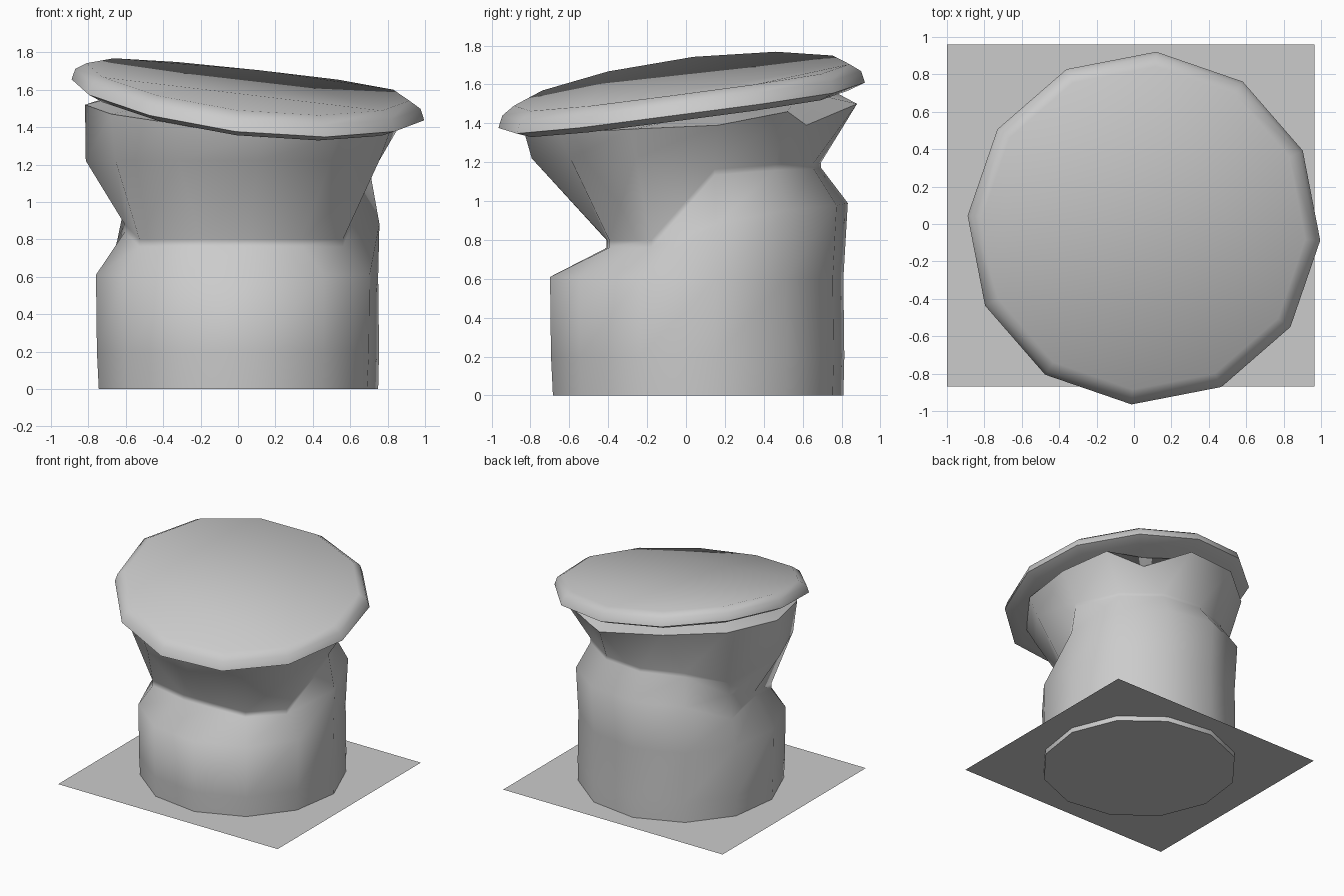
import bpy, bmesh
from math import cos, sin, radians

if "Cube" in bpy.data.objects:
    bpy.data.objects.remove(bpy.data.objects["Cube"])

N = 12

def lid_plane(x, y):
    """Height of the tilted, slightly warped lid."""
    return 1.55 - 0.11 * (x - 0.05) + 0.13 * (y + 0.02) + 0.03 * (x * x - y * y)

def skin(name, rings, cap_top=True, cap_bottom=True):
    """Join rings of points, bottom to top, into one smooth surface."""
    bm = bmesh.new()
    loops = [[bm.verts.new(p) for p in ring] for ring in rings]
    for a, b in zip(loops, loops[1:]):
        for i in range(N):
            j = (i + 1) % N
            bm.faces.new((a[i], a[j], b[j], b[i]))
    if cap_bottom:
        bm.faces.new(loops[0][::-1])
    if cap_top:
        bm.faces.new(loops[-1])
    mesh = bpy.data.meshes.new(name)
    bm.to_mesh(mesh)
    bm.free()
    obj = bpy.data.objects.new(name, mesh)
    bpy.context.collection.objects.link(obj)
    bpy.context.view_layer.objects.active = obj
    obj.select_set(True)
    bpy.ops.object.shade_smooth_by_angle(angle=radians(70))
    obj.select_set(False)
    return obj

# Ground slab: a single thin sheet
bpy.ops.mesh.primitive_plane_add(size=1, location=(-0.018, 0.045, 0.04))
base = bpy.context.object
base.name = "base_sheet"
base.scale = (1.964, 1.83, 1)
base.select_set(False)

# Body: crumpled column, one profile (radius, height) per side.
# Front sides are pinched low, back sides are pinched high.
rim_z = [1.39, 1.46, 1.39, 1.50, 1.56, 1.56, 1.52, 1.47, 1.42, 1.36, 1.35, 1.37]
rim_r = [0.86, 0.85, 0.70, 0.835, 0.78, 0.80, 0.82, 0.85, 0.89, 0.90, 0.89, 0.88]
rim_angle = {1: 33, 2: 53, 3: 79, 4: 115, 5: 150, 6: 184}
pinch_r = {6: 0.61, 7: 0.66, 8: 0.51, 9: 0.47, 10: 0.57, 11: 0.61}
back = [0.1, 0.7, 0.9, 1.0, 0.9, 0.5]

columns = []
for i in range(N):
    if i < 6:
        t = back[i]
        r, z = 0.725 - 0.085 * t, 1.13 + 0.04 * t
        prof = [(0.755, 0), (0.76, 0.2), (0.755, 0.6),
                (0.76 + 0.018 * t, 0.87 + 0.12 * t), (r, z), (r, z + 0.03)]
        if i == 5:
            prof[3:6] = [(0.70, 0.80), (0.66, 0.98), (0.67, 1.08)]
    else:
        r = pinch_r[i]
        z = 0.84 if i == 6 else 0.76
        prof = [(0.75, 0), (0.76, 0.2), (0.765, 0.61), (r, z), (r, z + 0.04),
                (0.82 + (0.04 if i == 9 else 0), 1.22)]
    prof.append((rim_r[i], rim_z[i]))
    col = []
    for k, (r, z) in enumerate(prof):
        # the back of the rim is dented and shifted sideways
        a = radians(rim_angle.get(i, 30 * i + 7) if k == 6 else 30 * i + 7)
        col.append((r * cos(a), 0.06 + r * sin(a), z))
    a = radians(rim_angle.get(i, 30 * i + 7))
    x, y = 0.62 * cos(a), 0.06 + 0.62 * sin(a)
    col.append((x, y, lid_plane(x, y) - 0.07))
    columns.append(col)
skin("body", list(zip(*columns)), cap_top=False)

# Lid: tilted disc with a rounded rim
rings = []
for r, dz in [(0.86, -0.065), (0.945, -0.03), (0.925, 0.03), (0.865, 0.07)]:
    ring = []
    for i in range(N):
        a = radians(30 * i - 4)
        x, y = 0.053 + r * cos(a), -0.022 + r * sin(a)
        ring.append((x, y, lid_plane(x, y) + dz))
    rings.append(ring)
skin("lid", rings)
